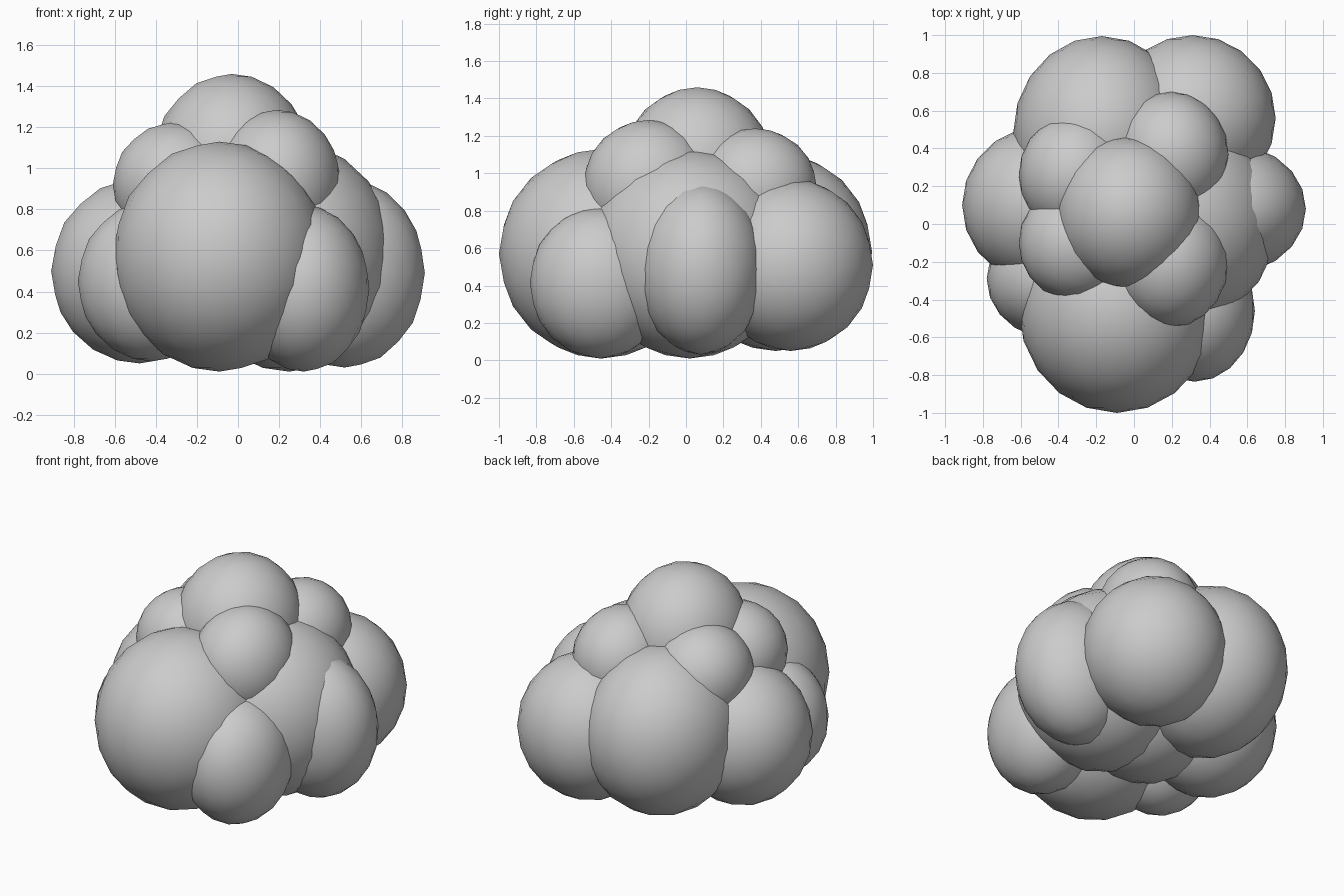
import bpy

if "Cube" in bpy.data.objects:
    bpy.data.objects.remove(bpy.data.objects["Cube"])

# Each lobe: name, centre (x, y, z), half extents (x, y, z)
LOBES = [
    # lower ring
    ("front_large_lobe",      (-0.09, -0.45, 0.57), (0.52, 0.55, 0.56)),
    ("front_right_lobe",      (0.32, -0.46, 0.415), (0.32, 0.375, 0.405)),
    ("right_large_lobe",      (0.25, 0.02, 0.57),   (0.51, 0.55, 0.56)),
    ("right_small_lobe",      (0.52, 0.08, 0.49),   (0.39, 0.34, 0.46)),
    ("back_right_lobe",       (0.31, 0.56, 0.51),   (0.44, 0.44, 0.46)),
    ("back_left_lobe",        (-0.17, 0.48, 0.58),  (0.47, 0.515, 0.53)),
    ("left_lobe",             (-0.48, 0.10, 0.50),  (0.43, 0.42, 0.45)),
    ("front_left_lobe",       (-0.42, -0.29, 0.45), (0.36, 0.32, 0.39)),
    # hidden middle
    ("core_lobe",             (-0.06, 0.04, 0.57),  (0.50, 0.52, 0.54)),
    # upper ring
    ("upper_front_right_lobe", (0.19, -0.20, 0.93), (0.31, 0.35, 0.355)),
    ("upper_back_right_lobe",  (0.20, 0.37, 0.92),  (0.30, 0.33, 0.32)),
    ("upper_back_left_lobe",   (-0.31, 0.26, 0.91), (0.30, 0.32, 0.31)),
    ("upper_front_left_lobe",  (-0.30, -0.10, 0.92), (0.31, 0.31, 0.305)),
    # crown
    ("top_lobe",              (-0.03, 0.06, 1.03),  (0.385, 0.405, 0.43)),
]


def lobe(name, centre, half):
    """Smooth low-poly ball stretched to the given half extents."""
    bpy.ops.mesh.primitive_ico_sphere_add(subdivisions=3, radius=1)
    ob = bpy.context.object
    ob.name = name
    verts = ob.data.vertices
    reach = [max(abs(v.co[i]) for v in verts) for i in range(3)]
    for v in verts:
        for i in range(3):
            v.co[i] *= half[i] / reach[i]
    ob.location = centre
    bpy.ops.object.shade_smooth()


for spec in LOBES:
    lobe(*spec)
